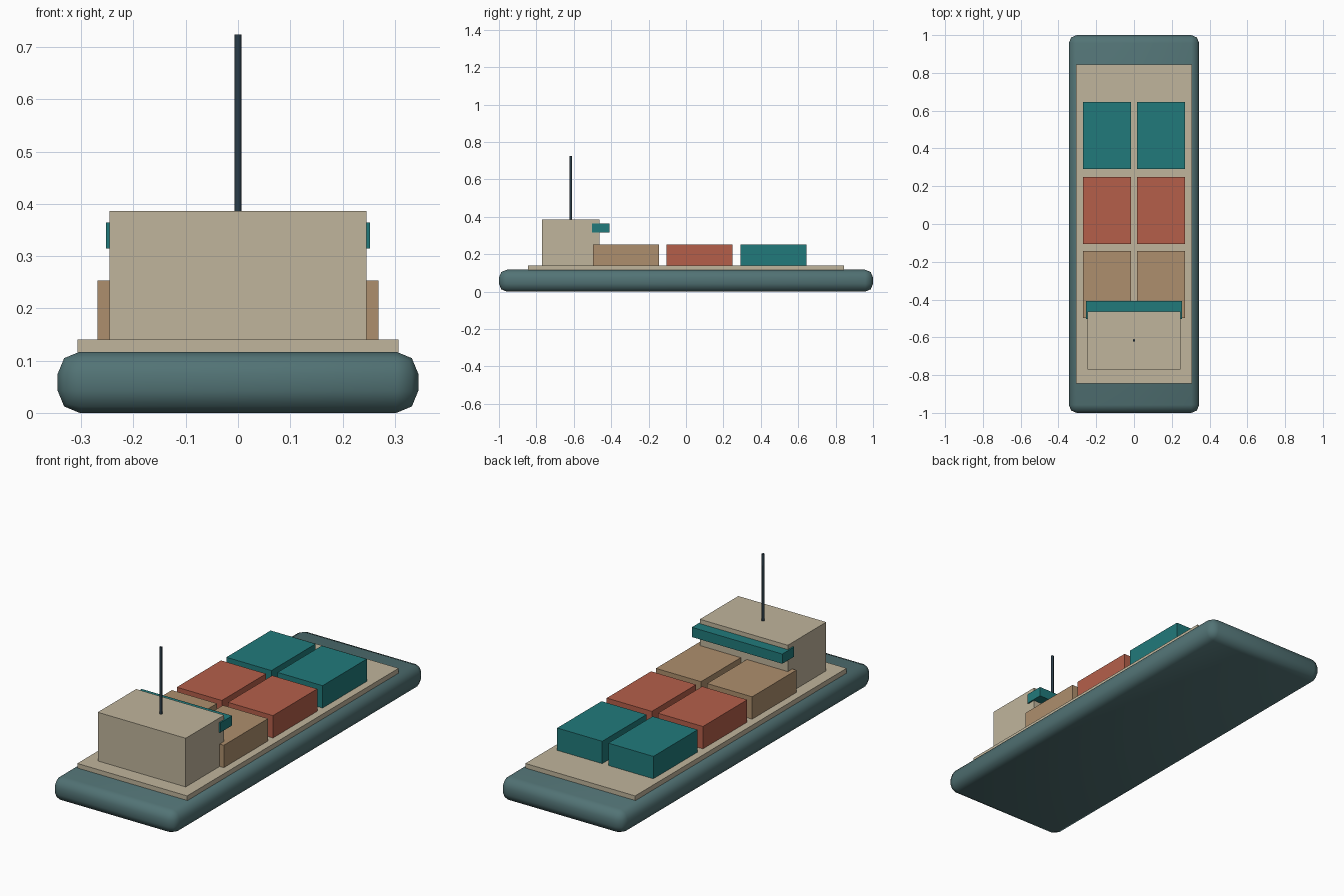
import bpy
import math

if "Cube" in bpy.data.objects:
    bpy.data.objects.remove(bpy.data.objects["Cube"])


def material(name, r, g, b):
    """Flat colour given as 0-255 display values, stored as linear."""
    def lin(c):
        c /= 255
        return c / 12.92 if c <= 0.04045 else ((c + 0.055) / 1.055) ** 2.4
    m = bpy.data.materials.new(name)
    m.diffuse_color = (lin(r), lin(g), lin(b), 1)
    m.use_nodes = True
    m.node_tree.nodes["Principled BSDF"].inputs["Base Color"].default_value = m.diffuse_color
    return m


SLATE = material("slate_hull", 82, 115, 117)
BEIGE = material("beige", 192, 181, 156)
TEAL = material("teal", 33, 122, 123)
RED = material("brick_red", 181, 95, 74)
TAN = material("tan", 174, 143, 109)
DARK = material("dark_mast", 42, 60, 71)


def box(name, x, y, z, mat):
    """Box spanning the given (min, max) ranges."""
    spans = (x, y, z)
    bpy.ops.mesh.primitive_cube_add(size=1, location=[(a + b) / 2 for a, b in spans])
    ob = bpy.context.object
    ob.name = name
    ob.scale = [b - a for a, b in spans]
    bpy.ops.object.transform_apply(location=False, rotation=False, scale=True)
    ob.data.materials.append(mat)
    return ob


# Rounded hull
hull = box("hull", (-0.345, 0.345), (-1, 1), (0, 0.117), SLATE)
bevel = hull.modifiers.new("round_edges", 'BEVEL')
bevel.width = 0.042
bevel.segments = 2
bpy.ops.object.shade_smooth()

# Deck plate
box("deck", (-0.307, 0.307), (-0.845, 0.845), (0.11, 0.14), BEIGE)

# Cargo containers: three rows of two
for row, (y, mat) in enumerate(((-0.321, TAN), (0.072, RED), (0.468, TEAL))):
    for side, x in (("left", -0.143), ("right", 0.143)):
        box(f"container_{side}_{row + 1}", (x - 0.126, x + 0.126),
            (y - 0.177, y + 0.177), (0.135, 0.253), mat)

# Bridge house with its wraparound window band
box("bridge_house", (-0.246, 0.246), (-0.769, -0.462), (0.135, 0.386), BEIGE)
box("bridge_window", (-0.253, 0.253), (-0.503, -0.408), (0.315, 0.364), TEAL)

# Mast
bpy.ops.mesh.primitive_cylinder_add(vertices=8, radius=0.0068, depth=0.353,
                                    location=(0, -0.616, 0.5475))
mast = bpy.context.object
mast.name = "mast"
mast.data.materials.append(DARK)
bpy.ops.object.shade_smooth_by_angle(angle=math.radians(50))
